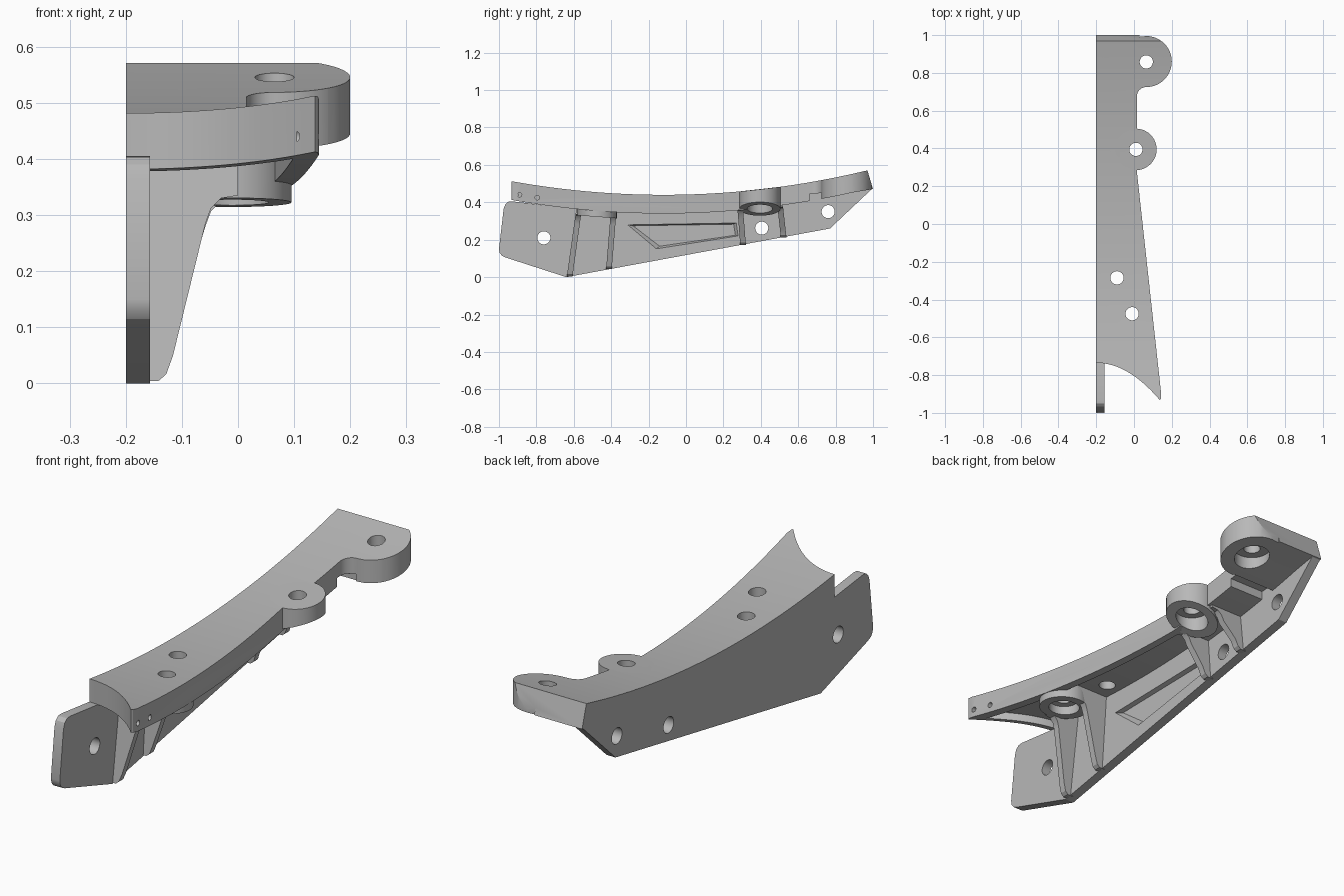
import bpy, bmesh
from math import cos, sin, radians
from mathutils import Matrix

if "Cube" in bpy.data.objects:
    bpy.data.objects.remove(bpy.data.objects["Cube"], do_unlink=True)

grey = bpy.data.materials.new("plain grey")
grey.use_nodes = True
grey.diffuse_color = (0.48, 0.48, 0.48, 1)
grey.node_tree.nodes["Principled BSDF"].inputs["Base Color"].default_value = (0.48, 0.48, 0.48, 1)


def finish(name, bm):
    bmesh.ops.recalc_face_normals(bm, faces=bm.faces)
    mesh = bpy.data.meshes.new(name)
    bm.to_mesh(mesh)
    bm.free()
    mesh.materials.append(grey)
    ob = bpy.data.objects.new(name, mesh)
    bpy.context.collection.objects.link(ob)
    return ob


def prism(name, pts, lo, hi, axis, shape=None):
    """Extrude a 2D outline along an axis; shape may move the finished points."""
    place = {"x": lambda a, b, h: (h, a, b),
             "y": lambda a, b, h: (a, h, b),
             "z": lambda a, b, h: (a, b, h)}[axis]
    bm = bmesh.new()
    rings = [[bm.verts.new(place(a, b, h)) for a, b in pts] for h in (lo, hi)]
    bm.faces.new(rings[0])
    bm.faces.new(rings[1])
    n = len(pts)
    for i in range(n):
        j = (i + 1) % n
        bm.faces.new((rings[0][i], rings[0][j], rings[1][j], rings[1][i]))
    if shape:
        for k, ring in enumerate(rings):
            for v in ring:
                v.co = shape(v.co, k)
    return finish(name, bm)


def arc(cx, cy, r, start, end, n=16):
    angles = [radians(start + (end - start) * i / n) for i in range(n + 1)]
    return [(cx + r * cos(t), cy + r * sin(t)) for t in angles]


def circle(cx, cy, r):
    return arc(cx, cy, r, 0, 360, 40)[:-1]


def boolean(ob, other, operation):
    mod = ob.modifiers.new("cut", "BOOLEAN")
    mod.operation, mod.solver, mod.object = operation, "EXACT", other
    deps = bpy.context.evaluated_depsgraph_get()
    mesh = bpy.data.meshes.new_from_object(ob.evaluated_get(deps))
    ob.modifiers.clear()
    ob.data = mesh


def remove(ob):
    bpy.data.objects.remove(ob, do_unlink=True)


def top(y):
    """Height of the dished upper surface."""
    return 0.44 + 0.11 * (y + 0.12) ** 2


def front(x, inset=0.0):
    """Scooped front edge in plan."""
    return -0.735 - 1.74 * (x + 0.2) ** 2 + inset


def band(name, upper, lower, y0=-1.0, y1=0.97, lean=0.03):
    n = 48
    ys = [y0 + (y1 - y0) * i / n for i in range(n + 1)]
    pts = [(y, top(y) + upper) for y in ys]
    pts += [(y + (lean if y > 0.9 else 0) * (y - 0.9) / 0.07, top(y) + lower)
            for y in reversed(ys)]
    return prism(name, pts, -0.4, 0.4, "x")


# Curved top slab with rear lobe
xs = [-0.2 + 0.33 * i / 20 for i in range(21)]
outline = [(-0.2, 1.02), (0.03, 1.02), (0.03, 0.991)]
outline += arc(0.065, 0.86, 0.135, 90, -90, 28) + arc(0.065, 0.675, 0.05, 90, 180, 10)
outline += [(0.015, 0.28), (0.144, -0.9), (0.142, -0.925), (0.137, -0.932)]
outline += [(x, front(x)) for x in reversed(xs)]
slab = prism("top_slab", outline, 0.2, 0.8, "z")
helper = band("band_helper", 0, -0.1)
boolean(slab, helper, "INTERSECT")
remove(helper)

# Shallow pocket beneath the slab
inner = [(x, front(x, 0.03)) for x in (-0.157 + 0.255 * i / 14 for i in range(15))]
inner += [(-0.018, 0.27), (-0.157, 0.27)]
pocket = prism("pocket_helper", inner, 0.1, 0.8, "z")
helper = band("band_helper", -0.065, -0.2, lean=0)
boolean(pocket, helper, "INTERSECT")
remove(helper)
boolean(slab, pocket, "DIFFERENCE")
remove(pocket)

# Cross groove before the rear lobe
groove = prism("groove_helper", [(0.66, 0.3), (0.73, 0.3), (0.73, 0.45), (0.66, 0.445)],
               -0.157, 0.06, "x")
boolean(slab, groove, "DIFFERENCE")
remove(groove)

# Upright side plate
side = [(0.998, 0.475), (0.77, 0.26), (-0.64, 0.0)]
side += [(-0.965, 0.105), (-0.985, 0.115), (-0.996, 0.13), (-1.0, 0.15)]
side += [(-0.975, 0.365), (-0.966, 0.39), (-0.95, 0.403), (-0.93, 0.405), (-0.735, 0.382)]
side += [(y / 20, top(y / 20) - 0.05) for y in range(-14, 20)]
plate = prism("side_plate", side, -0.2, -0.157, "x")

# Drafted recess in the plate
recess = [(-0.315, 0.28), (0.27, 0.29), (0.28, 0.22), (-0.16, 0.15)]


def draft(co, k):
    if k == 0:
        co.y = 0.08 + (co.y - 0.08) * 0.92
        co.z = 0.245 + (co.z - 0.245) * 0.84
    return co


cutter = prism("recess_helper", recess, -0.177, -0.155, "x", draft)
boolean(plate, cutter, "DIFFERENCE")
remove(cutter)


# Front and middle bosses
def front_boss_shape(co, k):
    co.z = top(co.y) - 0.04 if k else 0.322 - 0.077 * (co.y + 0.47)
    return co


def middle_boss_shape(co, k):
    co.z = top(co.y) if k else 0.365 + 0.33 * (co.x - 0.01)
    return co


front_boss = prism("front_boss", circle(-0.01, -0.475, 0.105), 0, 1, "z", front_boss_shape)
middle_boss = prism("middle_boss", circle(0.01, 0.395, 0.11), 0, 1, "z", middle_boss_shape)


# Leaning support ribs
def rib(name, y_low, y_high, z_low, z_neck):
    pts = [(-0.17, z_low), (-0.142, z_low), (-0.128, z_low + 0.012), (-0.116, z_low + 0.045),
           (-0.058, z_neck - 0.045), (-0.048, z_neck - 0.018), (-0.03, z_neck),
           (0.0, z_neck + 0.005), (0.0, 0.4), (-0.17, 0.4)]

    def lean(co, k):
        co.y += y_low + (y_high - y_low) * (co.z - z_low) / (0.34 - z_low)
        return co
    return prism(name, pts, -0.015, 0.015, "y", lean)


ribs = [rib("front_rib_a", -0.622, -0.575, 0.004, 0.33),
        rib("front_rib_b", -0.412, -0.388, 0.044, 0.325),
        rib("middle_rib_a", 0.305, 0.292, 0.172, 0.355),
        rib("middle_rib_b", 0.522, 0.508, 0.212, 0.37)]

# Drilled holes and counterbores
bodies = [slab, plate, front_boss, middle_boss] + ribs
drills = [("z", -0.01, -0.475, 0.035, 0.2, 0.8), ("z", -0.01, -0.475, 0.065, 0.2, 0.365),
          ("z", 0.01, 0.395, 0.035, 0.2, 0.8), ("z", 0.01, 0.395, 0.068, 0.3, 0.41),
          ("z", 0.065, 0.858, 0.035, 0.2, 0.8), ("z", 0.065, 0.858, 0.075, 0.3, 0.485),
          ("z", -0.09, -0.285, 0.035, 0.2, 0.8),
          ("x", -0.76, 0.21, 0.035, -0.3, -0.1), ("x", 0.405, 0.262, 0.035, -0.3, -0.1),
          ("x", 0.76, 0.35, 0.035, -0.3, -0.1),
          ("x", -0.89, 0.44, 0.012, 0.105, 0.2), ("x", -0.795, 0.425, 0.012, 0.1, 0.2)]
for axis, a, b, r, lo, hi in drills:
    drill = prism("drill_helper", circle(a, b, r), lo, hi, axis)
    if axis == "z":
        targets = [o for o in bodies if o is not plate]
    else:
        targets = [plate if hi < 0 else slab]
    for ob in targets:
        boolean(ob, drill, "DIFFERENCE")
    remove(drill)

# Smooth curved walls, keep edges crisp
bpy.ops.object.select_all(action="DESELECT")
for ob in bodies:
    ob.select_set(True)
bpy.context.view_layer.objects.active = slab
bpy.ops.object.shade_smooth_by_angle(angle=radians(25))
